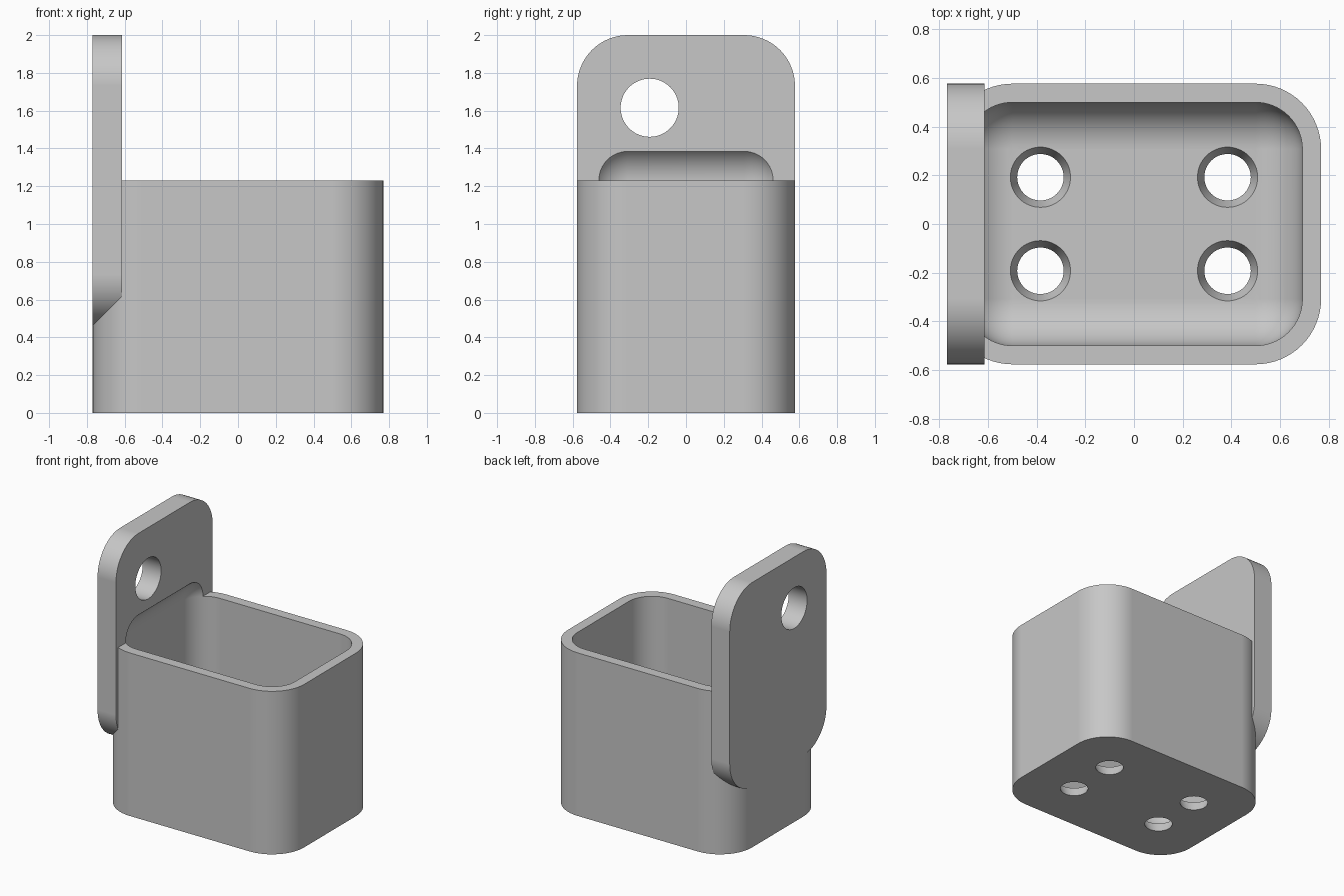
import bpy
import bmesh
from math import sin, cos, pi, radians
from mathutils import Matrix, Vector

if "Cube" in bpy.data.objects:
    bpy.data.objects.remove(bpy.data.objects["Cube"], do_unlink=True)

U = 2 / 52            # one design unit; the holder is 52 units tall
ARC = 16              # segments per rounded corner

grey = bpy.data.materials.new("light grey")
grey.use_nodes = True
grey.diffuse_color = (0.57, 0.57, 0.57, 1)
grey.node_tree.nodes["Principled BSDF"].inputs["Base Color"].default_value = grey.diffuse_color


def finish(name, bm):
    bmesh.ops.recalc_face_normals(bm, faces=bm.faces)
    mesh = bpy.data.meshes.new(name)
    bm.to_mesh(mesh)
    bm.free()
    mesh.materials.append(grey)
    obj = bpy.data.objects.new(name, mesh)
    bpy.context.collection.objects.link(obj)
    return obj


def rounded_prism(name, half_a, half_b, radius, depth, place):
    """Rounded rectangle extruded by depth; place maps (a, b, d) to a position."""
    bm = bmesh.new()
    ring = []
    for q, (sa, sb) in enumerate([(1, 1), (-1, 1), (-1, -1), (1, -1)]):
        for i in range(ARC + 1):
            t = (q + i / ARC) * pi / 2
            ring.append((sa * (half_a - radius) + radius * cos(t),
                         sb * (half_b - radius) + radius * sin(t)))
    rows = [[bm.verts.new(Vector(place(a, b, d)) * U) for a, b in ring] for d in (0, depth)]
    for row in rows:
        bm.faces.new(row)
    n = len(ring)
    for i in range(n):
        j = (i + 1) % n
        bm.faces.new((rows[0][i], rows[0][j], rows[1][j], rows[1][i]))
    return finish(name, bm)


def cone_cutter(name, r1, r2, depth, matrix):
    bm = bmesh.new()
    bmesh.ops.create_cone(bm, cap_ends=True, segments=64, radius1=r1 * U,
                          radius2=r2 * U, depth=depth * U, matrix=matrix)
    return finish(name, bm)


def combine(target, tool, operation):
    mod = target.modifiers.new(operation.title(), "BOOLEAN")
    mod.operation = operation
    mod.solver = "EXACT"
    mod.object = tool
    bpy.context.view_layer.objects.active = target
    bpy.ops.object.modifier_apply(modifier=mod.name)
    bpy.data.objects.remove(tool, do_unlink=True)


# Cup body and the upright mounting plate on its right side
holder = rounded_prism("wall_holder", 20, 15, 7, 32, lambda a, b, d: (a, b, d))
plate = rounded_prism("mounting_plate", 15, 20, 7, 4, lambda a, b, d: (d - 20, a, b + 32))
combine(holder, plate, "UNION")

# Cavity: box with every edge rounded, reaching up into the plate
bm = bmesh.new()
bmesh.ops.create_cube(bm, size=1)
bmesh.ops.transform(bm, verts=bm.verts, matrix=Matrix.Translation((0, 0, 19.5 * U))
                    @ Matrix.Diagonal((36 * U, 26 * U, 35 * U, 1)))
bmesh.ops.bevel(bm, geom=bm.edges[:], offset=5 * U, offset_type="OFFSET",
                segments=ARC, profile=0.5, affect="EDGES")
combine(holder, finish("cavity_cutter", bm), "DIFFERENCE")

# Four tapered holes through the floor
for x in (-10, 10):
    for y in (-5, 5):
        place = Matrix.Translation(Vector((x, y, 1)) * U)
        combine(holder, cone_cutter("floor_hole_cutter", 2.3, 3.4, 3, place), "DIFFERENCE")

# Hanging hole through the plate
place = Matrix.Translation(Vector((-18, -5, 42)) * U) @ Matrix.Rotation(pi / 2, 4, "Y")
combine(holder, cone_cutter("hanging_hole_cutter", 4, 4, 10, place), "DIFFERENCE")

# Smooth curves, crisp edges, flat planes
bpy.ops.object.select_all(action="DESELECT")
holder.select_set(True)
bpy.context.view_layer.objects.active = holder
bpy.ops.object.shade_smooth_by_angle(angle=radians(30))
weighted = holder.modifiers.new("Weighted Normals", "WEIGHTED_NORMAL")
weighted.keep_sharp = True
